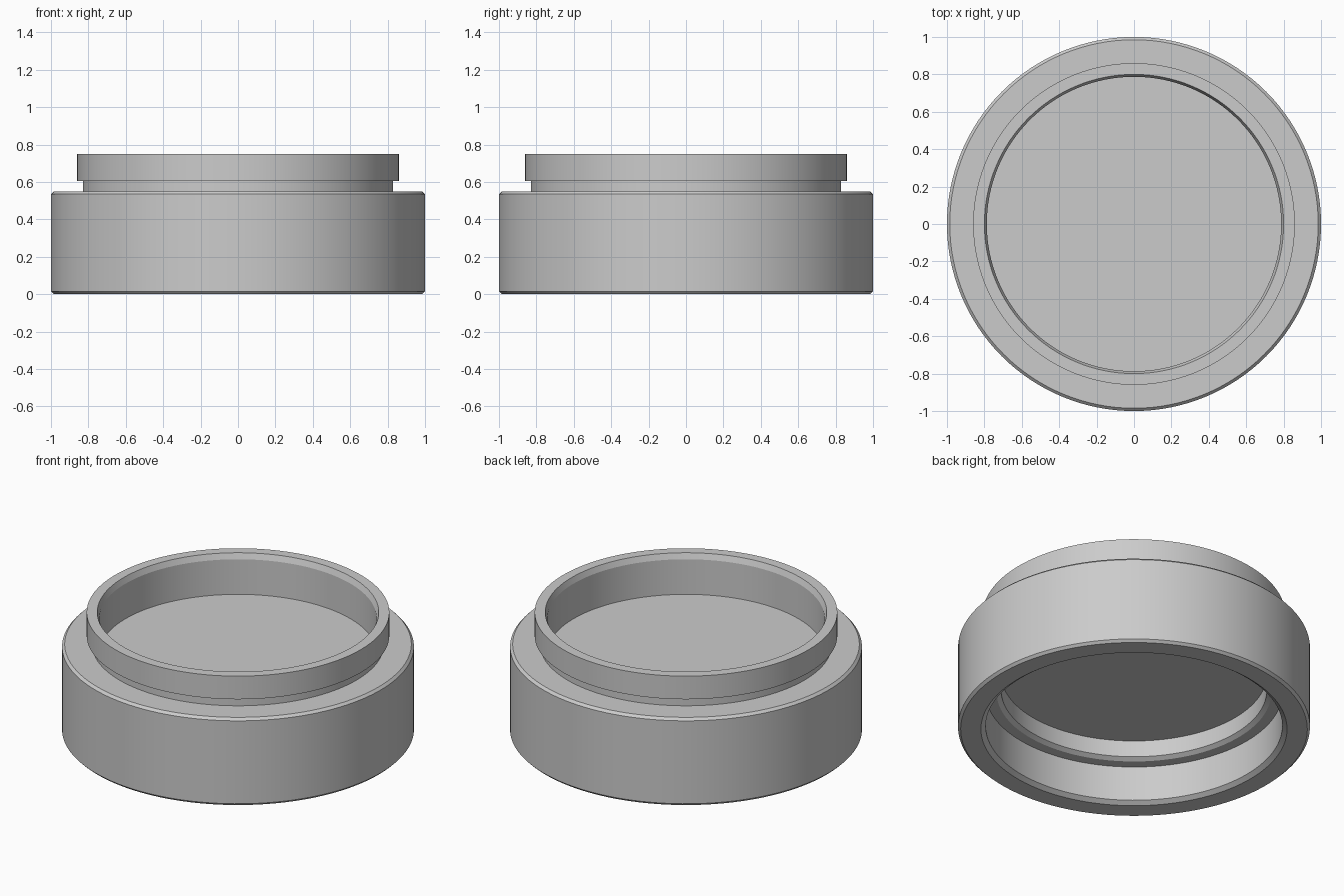
import bpy, bmesh, math

cube = bpy.data.objects.get("Cube")
if cube:
    bpy.data.objects.remove(cube, do_unlink=True)

SEGMENTS = 128

grey = bpy.data.materials.new("plain grey")
grey.use_nodes = True
colour = (0.6, 0.6, 0.6, 1.0)
grey.diffuse_color = colour
grey.node_tree.nodes["Principled BSDF"].inputs["Base Color"].default_value = colour


def make_object(name, bm):
    bmesh.ops.recalc_face_normals(bm, faces=bm.faces)
    mesh = bpy.data.meshes.new(name)
    bm.to_mesh(mesh)
    bm.free()
    obj = bpy.data.objects.new(name, mesh)
    bpy.context.collection.objects.link(obj)
    mesh.materials.append(grey)
    return obj


def lathe(name, profile):
    """Spin a (radius, height) profile about z; both ends are closed with a flat disc."""
    bm = bmesh.new()
    rings = []
    for r, z in profile:
        rings.append([bm.verts.new((r * math.cos(a), r * math.sin(a), z))
                      for a in (2 * math.pi * i / SEGMENTS for i in range(SEGMENTS))])
    for low, high in zip(rings, rings[1:]):
        for i in range(SEGMENTS):
            j = (i + 1) % SEGMENTS
            bm.faces.new((low[i], low[j], high[j], high[i]))
    bm.faces.new(rings[0])
    bm.faces.new(rings[-1])
    return make_object(name, bm)


# Stepped body, from the underside recess round the outside to the top recess
body = lathe("round_adapter_body", [
    (0.755, 0.358), (0.755, 0.255), (0.78, 0.238),    # inner recess and its bevel
    (0.843, 0.238), (0.843, 0.02), (0.87, 0.0),       # ledge, lower bore, mouth bevel
    (0.985, 0.0), (1.0, 0.015),                       # bottom rim
    (1.0, 0.535), (0.985, 0.55),                      # main wall and shoulder bevel
    (0.83, 0.55), (0.83, 0.605),                      # neck groove
    (0.86, 0.605), (0.86, 0.75),                      # raised collar
    (0.80, 0.75), (0.787, 0.715), (0.787, 0.495),     # collar lip, top recess wall
])

# Small notch in the underside ledge
bm = bmesh.new()
bmesh.ops.create_cube(bm, size=1.0)
for v in bm.verts:
    v.co.x = 0.795 + v.co.x * 0.11
    v.co.y = -0.025 + v.co.y * 0.13
    v.co.z = 0.255 + v.co.z * 0.06
cutter = make_object("notch_cutter", bm)
cutter.hide_render = True
cutter.hide_set(True)

cut = body.modifiers.new("ledge_notch", "BOOLEAN")
cut.operation = "DIFFERENCE"
cut.solver = "EXACT"
cut.object = cutter

# Apply the cut, then smooth the curved walls and keep the rims crisp
bpy.ops.object.select_all(action="DESELECT")
body.select_set(True)
bpy.context.view_layer.objects.active = body
bpy.ops.object.modifier_apply(modifier=cut.name)
bpy.data.objects.remove(cutter, do_unlink=True)
bpy.ops.object.shade_smooth_by_angle(angle=math.radians(15))
